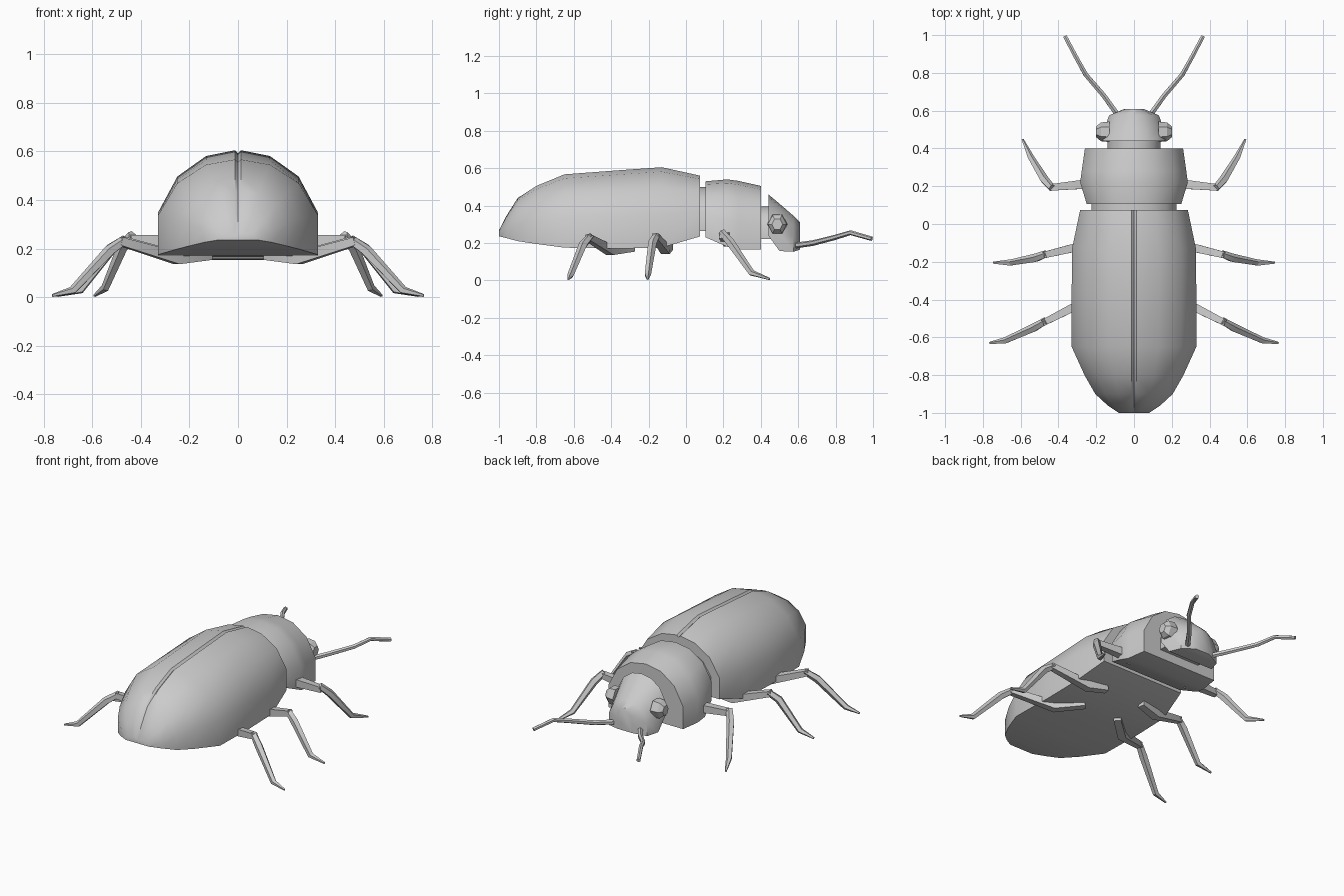
import bpy, bmesh, math
from mathutils import Vector

if "Cube" in bpy.data.objects:
    bpy.data.objects.remove(bpy.data.objects["Cube"])


def finish(bm, name, angle=40):
    bmesh.ops.recalc_face_normals(bm, faces=bm.faces)
    me = bpy.data.meshes.new(name)
    bm.to_mesh(me)
    bm.free()
    ob = bpy.data.objects.new(name, me)
    bpy.context.collection.objects.link(ob)
    bpy.ops.object.select_all(action='DESELECT')
    ob.select_set(True)
    bpy.context.view_layer.objects.active = ob
    bpy.ops.object.shade_smooth_by_angle(angle=math.radians(angle))
    return ob


def loft(bm, rings):
    loops = [[bm.verts.new(p) for p in r] for r in rings]
    n = len(loops[0])
    for a, b in zip(loops, loops[1:]):
        for i in range(n):
            j = (i + 1) % n
            bm.faces.new((a[i], a[j], b[j], b[i]))
    bm.faces.new(loops[0])
    bm.faces.new(loops[-1])


# domed half section, as fractions of half width and height
DOME = [(.4, .945), (.76, .75), (1, .41), (1, 0)]


def shell(name, stations, groove=0.0, angle=40):
    """stations: (y, half width, top z, bottom z)"""
    rings = []
    for y, w, top, bot in stations:
        half = [(w * u, bot + (top - bot) * v) for u, v in DOME]
        if groove:
            half.insert(0, (0.012, top))
        right = [(x, y, z) for x, z in half]
        left = [(-x, y, z) for x, z in reversed(half)]
        rings.append([(0, y, top - groove)] + right + left)
    bm = bmesh.new()
    loft(bm, rings)
    return finish(bm, name, angle)


def tube(bm, path, radii, sides):
    pts = [Vector(p) for p in path]
    rings = []
    for i, p in enumerate(pts):
        d = (pts[min(i + 1, len(pts) - 1)] - pts[max(i - 1, 0)]).normalized()
        u = d.cross(Vector((0, 0, 1))).normalized()
        v = u.cross(d)
        rings.append([p + radii[i] * (u * math.cos(t) + v * math.sin(t))
                      for t in (2 * math.pi * (k + .5) / sides for k in range(sides))])
    loft(bm, rings)


def mirrored(ob):
    m = ob.modifiers.new("mirror", 'MIRROR')
    m.use_mirror_merge = False
    return ob


# wing-case body with the centre seam
shell("abdomen", [(.075, .285, .56, .235), (-.13, .328, .605, .175),
                  (-.37, .33, .588, .17), (-.65, .33, .567, .175),
                  (-.80, .262, .505, .195), (-.90, .205, .44, .21),
                  (-.96, .14, .345, .226), (-1.0, .08, .268, .236)], groove=.012)

# thorax and the narrow joints either side of it
shell("thorax", [(.105, .25, .53, .23), (.22, .285, .54, .18), (.28, .277, .532, .165),
                 (.40, .26, .505, .165)])
shell("rear_joint", [(.05, .225, .50, .265), (.13, .225, .50, .265)])
shell("neck", [(.38, .14, .395, .22), (.47, .14, .395, .22)])

# head
shell("head", [(.44, .165, .46, .24), (.50, .158, .41, .157), (.575, .132, .345, .153),
               (.61, .05, .31, .165)])

# faceted eyes
bm = bmesh.new()
rings = []
for x, r in ((.13, .060), (.175, .055), (.20, .032)):
    rings.append([(x, .488 + r * math.cos(2 * math.pi * k / 6) * .9,
                   .30 + r * math.sin(2 * math.pi * k / 6)) for k in range(6)])
loft(bm, rings)
mirrored(finish(bm, "eyes", 30))

# antennae
bm = bmesh.new()
tube(bm, [(.085, .575, .185), (.16, .68, .20), (.255, .79, .228), (.305, .88, .255), (.365, .993, .223)],
     [.016, .015, .014, .013, .012], 6)
mirrored(finish(bm, "antennae"))

# legs: thigh points, shin points, radii of thigh
LEGS = {
    "front": ([(.20, .225, .20), (.27, .21, .232), (.45, .193, .24)],
              [(.435, .19, .258), (.475, .235, .205), (.545, .35, .04), (.59, .448, .007)]),
    "middle": ([(.13, -.09, .185), (.25, -.11, .165), (.48, -.165, .235)],
               [(.462, -.158, .238), (.52, -.18, .20), (.65, -.205, .03), (.745, -.205, .007)]),
    "hind": ([(.12, -.29, .175), (.25, -.405, .16), (.485, -.525, .23)],
             [(.465, -.512, .236), (.53, -.55, .19), (.68, -.617, .028), (.765, -.63, .007)]),
}
for name, (thigh, shin) in LEGS.items():
    bm = bmesh.new()
    tube(bm, thigh, [.030, .034, .024], 4)
    tube(bm, shin, [.020, .024, .018, .006], 5)
    mirrored(finish(bm, name + "_legs", 30))
